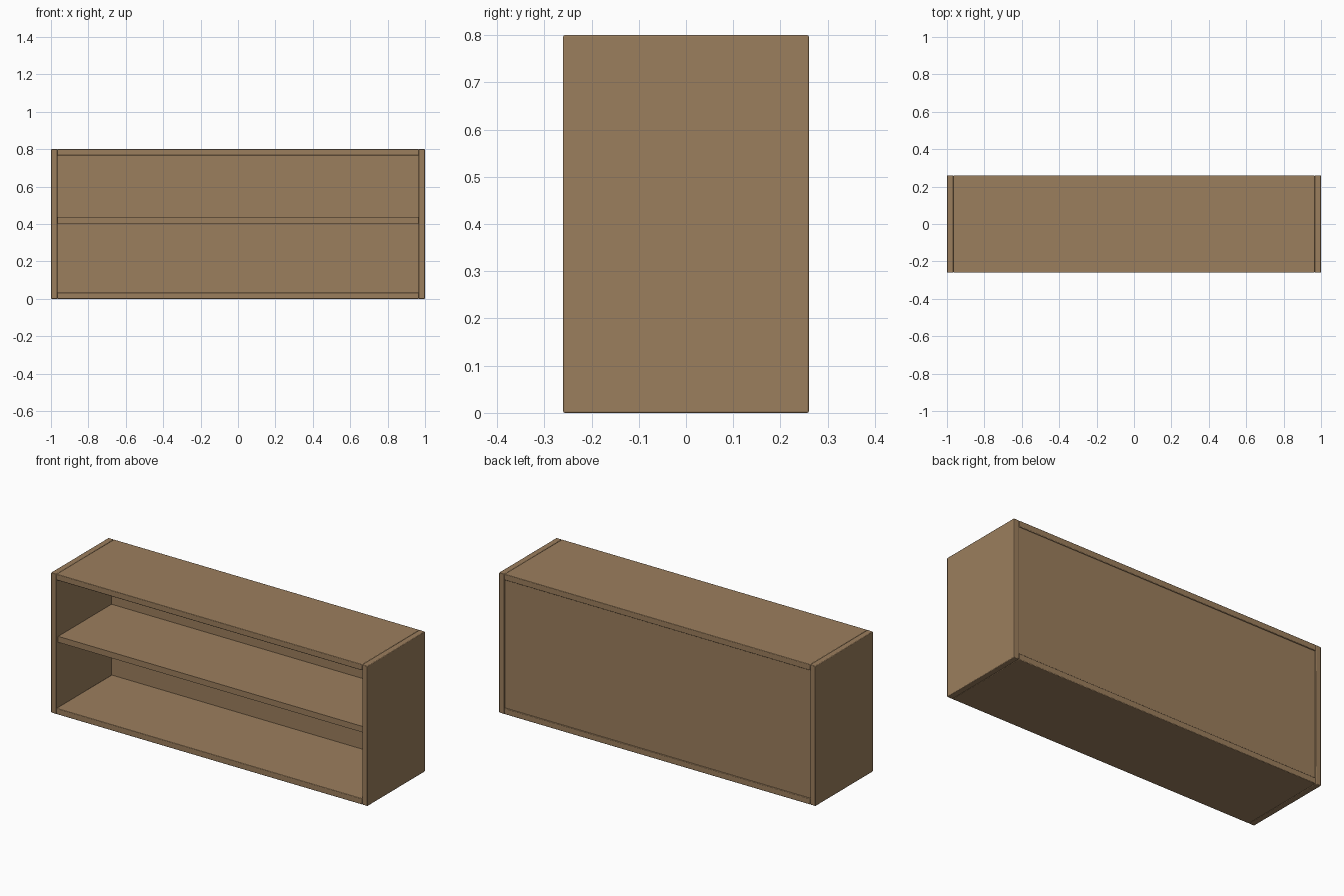
import bpy

if "Cube" in bpy.data.objects:
    bpy.data.objects.remove(bpy.data.objects["Cube"])

W, D, H = 2.0, 0.52, 0.8   # overall size
T = 0.034                  # board thickness
INNER = W / 2 - T          # half width between the sides

wood = bpy.data.materials.new("brown_wood")
wood.diffuse_color = (0.33, 0.21, 0.11, 1)
wood.use_nodes = True
wood.node_tree.nodes["Principled BSDF"].inputs["Base Color"].default_value = wood.diffuse_color


def board(name, lo, hi, bevel=0.0):
    """Box between two corners, optionally with softened edges."""
    size = [b - a for a, b in zip(lo, hi)]
    mid = [(a + b) / 2 for a, b in zip(lo, hi)]
    bpy.ops.mesh.primitive_cube_add(size=1, location=mid)
    ob = bpy.context.object
    ob.name = name
    ob.scale = size
    bpy.ops.object.transform_apply(location=False, rotation=False, scale=True)
    ob.data.materials.append(wood)
    if bevel:
        mod = ob.modifiers.new("soft_edges", 'BEVEL')
        mod.width = bevel
        mod.segments = 2
        bpy.ops.object.shade_smooth_by_angle()
    return ob


# Upright sides
for name, x in (("left_side", -W / 2), ("right_side", W / 2 - T)):
    board(name, (x, -D / 2, 0), (x + T, D / 2, H), 0.003)

# Top and bottom boards between the sides
for name, z in (("bottom_board", 0), ("top_board", H - T)):
    board(name, (-INNER, -D / 2, z), (INNER, D / 2, z + T), 0.003)

# Back panel, slightly recessed
board("back_panel", (-INNER, 0.238, T), (INNER, 0.254, H - T))

# Middle shelf, set back a little from the front
board("shelf", (-INNER, -0.243, 0.404), (INNER, 0.238, 0.438))
